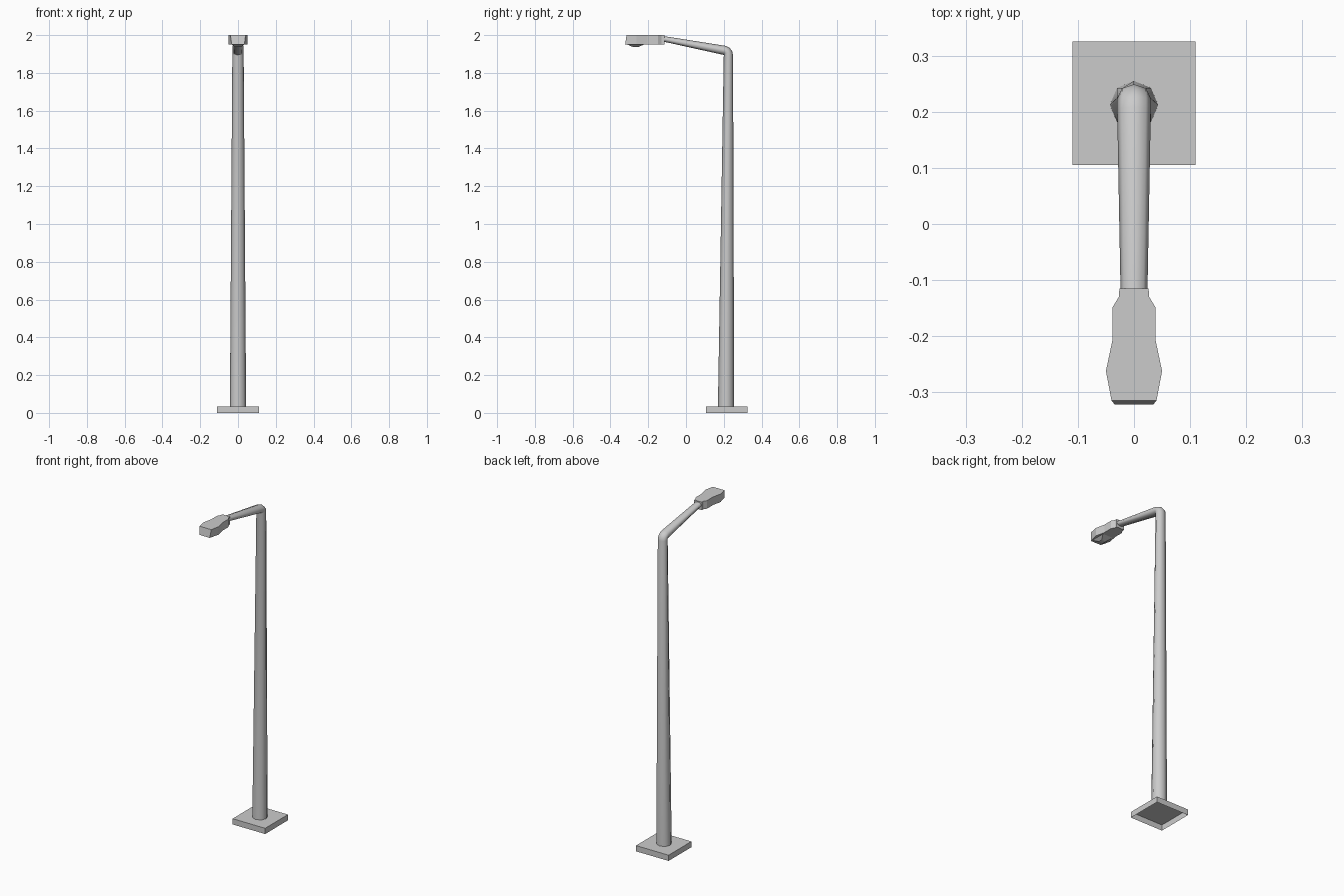
import bpy, bmesh
from math import sin, cos, pi, radians

if "Cube" in bpy.data.objects:
    bpy.data.objects.remove(bpy.data.objects["Cube"])


def make_object(name, bm, smooth_angle=None):
    bmesh.ops.recalc_face_normals(bm, faces=bm.faces)
    mesh = bpy.data.meshes.new(name)
    bm.to_mesh(mesh)
    bm.free()
    ob = bpy.data.objects.new(name, mesh)
    bpy.context.collection.objects.link(ob)
    if smooth_angle:
        bpy.context.view_layer.objects.active = ob
        ob.select_set(True)
        bpy.ops.object.shade_smooth_by_angle(angle=radians(smooth_angle))
        ob.select_set(False)
    return ob


def loft(bm, rings, cap_start=True, cap_end=True):
    loops = [[bm.verts.new(p) for p in ring] for ring in rings]
    n = len(loops[0])
    for a, b in zip(loops, loops[1:]):
        for i in range(n):
            j = (i + 1) % n
            bm.faces.new((a[i], a[j], b[j], b[i]))
    if cap_start:
        bm.faces.new(loops[0][::-1])
    if cap_end:
        bm.faces.new(loops[-1])


# Base plate, hollow and open underneath
bm = bmesh.new()
corners = [(-0.11, 0.105), (0.11, 0.105), (0.11, 0.325), (-0.11, 0.325)]
loft(bm, [[(x, y, z) for x, y in corners] for z in (0, 0.035)], cap_start=False)
bm.normal_update()
make_object("base_plate", bm)


# Pole and arm: one tapered eight-sided tube, bent at the top
def tube_ring(y, z, tilt, rx, ry):
    t = radians(tilt)
    ring = []
    for i in range(8):
        a = 2 * pi * i / 8
        v = ry * sin(a)
        ring.append((rx * cos(a), y + v * cos(t), z + v * sin(t)))
    return ring


rings = [tube_ring(0.212, 0.035, 0, 0.043, 0.043)]
for tilt in (0, 27, 54, 80):
    t = radians(tilt)
    rings.append(tube_ring(0.2 + 0.0245 * cos(t), 1.895 + 0.0245 * sin(t),
                           tilt, 0.03, 0.0245))
rings.append(tube_ring(-0.118, 1.98, 80, 0.024, 0.0145))
bm = bmesh.new()
loft(bm, rings, cap_start=False)
make_object("pole_and_arm", bm, 60)

# Lamp head: mirrored half outline, extruded
half = [(0.026, -0.115), (0.027, -0.13), (0.038, -0.148),
        (0.038, -0.205), (0.05, -0.262), (0.04, -0.315)]
outline = half + [(-x, y) for x, y in reversed(half)]
top = [(x, y, 2.0) for x, y in outline]
bottom = [(x * 0.85, -0.322, 1.951) if y < -0.31 else (x, y, 1.951)
          for x, y in outline]
bm = bmesh.new()
loft(bm, [bottom, top])
make_object("lamp_head", bm)

# Shallow lens under the lamp head
bm = bmesh.new()
loft(bm, [[(sx * rx, -0.267 + sy * ry, z) for sx, sy in
           ((-1, -1), (1, -1), (1, 1), (-1, 1))]
          for rx, ry, z in ((0.034, 0.046, 1.951), (0.015, 0.012, 1.936))],
     cap_start=False)
make_object("lamp_lens", bm)
